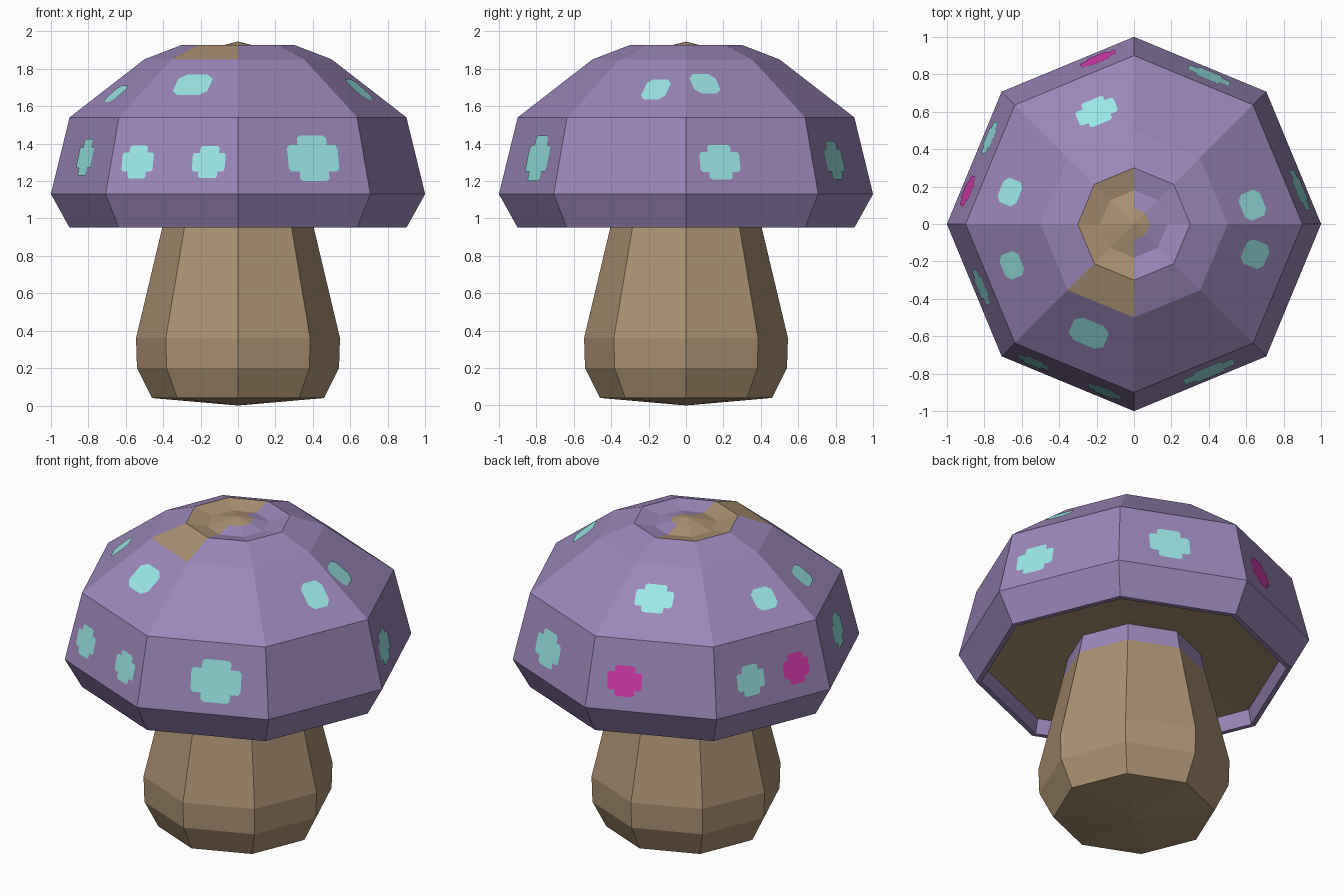
import bpy, bmesh, math
from mathutils import Vector

if "Cube" in bpy.data.objects:
    bpy.data.objects.remove(bpy.data.objects["Cube"])

SIDES = 8
COS = math.cos(math.pi / SIDES)


def material(name, rgb):
    m = bpy.data.materials.new(name)
    m.diffuse_color = (*rgb, 1)
    m.use_nodes = True
    m.node_tree.nodes["Principled BSDF"].inputs["Base Color"].default_value = m.diffuse_color
    return m


PURPLE = material("purple", (0.328, 0.242, 0.485))
BROWN = material("brown", (0.413, 0.287, 0.171))
CYAN = material("pale_cyan", (0.328, 0.807, 0.800))
MAGENTA = material("magenta", (0.700, 0.045, 0.440))


def finish(bm, name, mats):
    me = bpy.data.meshes.new(name)
    bm.to_mesh(me)
    bm.free()
    for m in mats:
        me.materials.append(m)
    ob = bpy.data.objects.new(name, me)
    bpy.context.collection.objects.link(ob)
    return ob


def lathe(name, profile, mats, rule):
    """Eight-sided turned shape; rule(segment, sector) gives the material index."""
    bm = bmesh.new()
    rings = []
    for r, z in profile:
        if r == 0:
            rings.append([bm.verts.new((0, 0, z))] * SIDES)
        else:
            rings.append([bm.verts.new((r * math.cos(k * math.tau / SIDES),
                                        r * math.sin(k * math.tau / SIDES), z))
                          for k in range(SIDES)])
    for s in range(len(rings) - 1):
        a, b = rings[s], rings[s + 1]
        for k in range(SIDES):
            j = (k + 1) % SIDES
            quad = list(dict.fromkeys([a[k], a[j], b[j], b[k]]))
            bm.faces.new(quad).material_index = rule(s, k)
    bmesh.ops.recalc_face_normals(bm, faces=bm.faces)
    return finish(bm, name, mats)


# Stem, with a purple collar hidden under the cap
lathe("stem",
      [(0, 0), (0.46, 0.04), (0.54, 0.20), (0.545, 0.36), (0.405, 0.95), (0.375, 1.09), (0, 1.09)],
      [BROWN, PURPLE], lambda s, k: 1 if s >= 4 else 0)


# Cap: brown ceiling underneath, brown patch on the dented crown
def cap_rule(s, k):
    if s <= 1 or s == 10:
        return 1
    if s in (8, 9) and 2 <= k <= 5:
        return 1
    if s == 7 and k == 5:
        return 1
    return 0


lathe("cap",
      [(0, 1.07), (0.36, 1.07), (0.85, 1.04), (0.87, 0.95), (0.90, 0.95), (1.0, 1.13),
       (0.90, 1.54), (0.50, 1.85), (0.30, 1.927), (0.18, 1.90), (0.085, 1.924), (0, 1.945)],
      [PURPLE, BROWN], cap_rule)

# Spot outlines in a unit square
A, C = 0.58, 0.90
QUARTER = [(1, 0.45), (C, A), (A, A), (A, C), (0.45, 1)]
ROUND = [(1, 0.6), (0.6, 1)]


def outline(quarter):
    pts = []
    for i in range(4):
        for x, y in quarter:
            for _ in range(i):
                x, y = -y, x
            pts.append((x, y))
    return pts


CROSS, BLOB = outline(QUARTER), outline(ROUND)
LOWER = ((1.0, 1.13), (0.90, 1.54))
UPPER = ((0.90, 1.54), (0.50, 1.85))


def spot(name, band, sector, t, z, hw, hh, shape=CROSS, mat=CYAN):
    """Thin plate on a cap facet: t is the sideways offset, z the height."""
    (r0, z0), (r1, z1) = band
    ang = (sector + 0.5) * math.tau / SIDES
    out = Vector((math.cos(ang), math.sin(ang), 0))
    side = Vector((-math.sin(ang), math.cos(ang), 0))
    up = (out * (r1 - r0) * COS + Vector((0, 0, z1 - z0))).normalized()
    normal = side.cross(up)
    r = r0 + (r1 - r0) * (z - z0) / (z1 - z0)
    c = out * r * COS + side * t + Vector((0, 0, z)) + normal * 0.004
    bm = bmesh.new()
    bm.faces.new([bm.verts.new(c + side * x * hw + up * y * hh) for x, y in shape])
    finish(bm, name, [mat])


# Spots on the steep lower band
lower = [(5, -0.212, 1.30, 0.09, 0.09, CYAN), (5, 0.199, 1.30, 0.095, 0.088, CYAN),
         (6, 0.068, 1.32, 0.146, 0.125, CYAN), (4, 0.0, 1.325, 0.10, 0.10, CYAN),
         (0, -0.172, 1.30, 0.115, 0.095, CYAN), (1, -0.067, 1.31, 0.12, 0.105, CYAN),
         (2, -0.16, 1.30, 0.10, 0.09, MAGENTA), (3, -0.13, 1.30, 0.09, 0.09, CYAN),
         (3, 0.176, 1.30, 0.085, 0.09, MAGENTA)]
for i, (k, t, z, hw, hh, m) in enumerate(lower):
    spot(f"lower_spot_{i}", LOWER, k, t, z, hw, hh, CROSS, m)

# Spots on the sloping upper band
upper = [(5, 0.0, 1.71, 0.10, 0.085, BLOB), (2, -0.045, 1.71, 0.11, 0.09, CROSS),
         (3, 0.096, 1.671, 0.07, 0.07, BLOB), (4, -0.046, 1.663, 0.07, 0.07, BLOB),
         (0, -0.149, 1.717, 0.075, 0.08, BLOB), (7, 0.099, 1.686, 0.07, 0.085, BLOB)]
for i, (k, t, z, hw, hh, shape) in enumerate(upper):
    spot(f"upper_spot_{i}", UPPER, k, t, z, hw, hh, shape)
